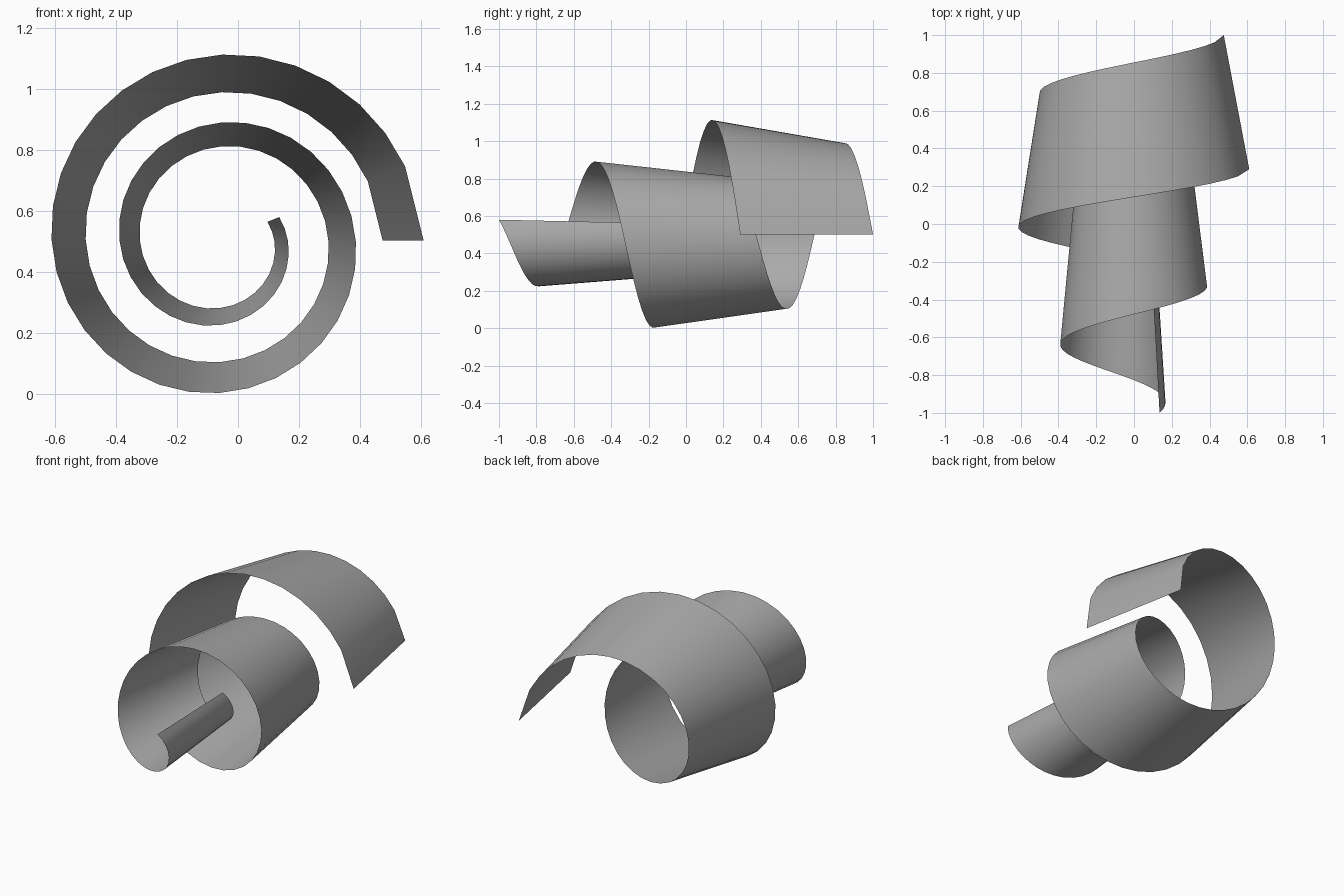
import bpy, bmesh
from math import radians, cos, sin

cube = bpy.data.objects.get("Cube")
if cube:
    bpy.data.objects.remove(cube, do_unlink=True)

# Plain grey material
grey = bpy.data.materials.new("grey")
grey.use_nodes = True
colour = (0.4, 0.4, 0.4, 1)
grey.diffuse_color = colour
grey.node_tree.nodes["Principled BSDF"].inputs["Base Color"].default_value = colour

# Tapering helix: radius shrinks and the ribbon moves forward as it turns
CENTRE_X, CENTRE_Z = -0.057, 0.502
TURN = 742
OUTER, INNER = 0.667, 0.2075
TAPER = 0.798      # back edge radius relative to front edge
WIDTH = 0.71       # ribbon width along y


def edge_point(angle, scale, y_start):
    t = angle / TURN
    r = (OUTER + (INNER - OUTER) * t) * scale
    a = radians(angle)
    return CENTRE_X + r * cos(a), y_start - 1.29 * t, CENTRE_Z + r * sin(a)


# Long first panel, then even steps to the inner end
angles = [0] + [22 + 11.25 * i for i in range(65)]
bm = bmesh.new()
rungs = [(bm.verts.new(edge_point(a, 1, 1 - WIDTH)),
          bm.verts.new(edge_point(a, TAPER, 1))) for a in angles]
for (f0, b0), (f1, b1) in zip(rungs, rungs[1:]):
    face = bm.faces.new((f0, b0, b1, f1))
    face.smooth = True

mesh = bpy.data.meshes.new("spiral_ribbon")
bm.to_mesh(mesh)
bm.free()
mesh.materials.append(grey)
ribbon = bpy.data.objects.new("spiral_ribbon", mesh)
bpy.context.collection.objects.link(ribbon)
